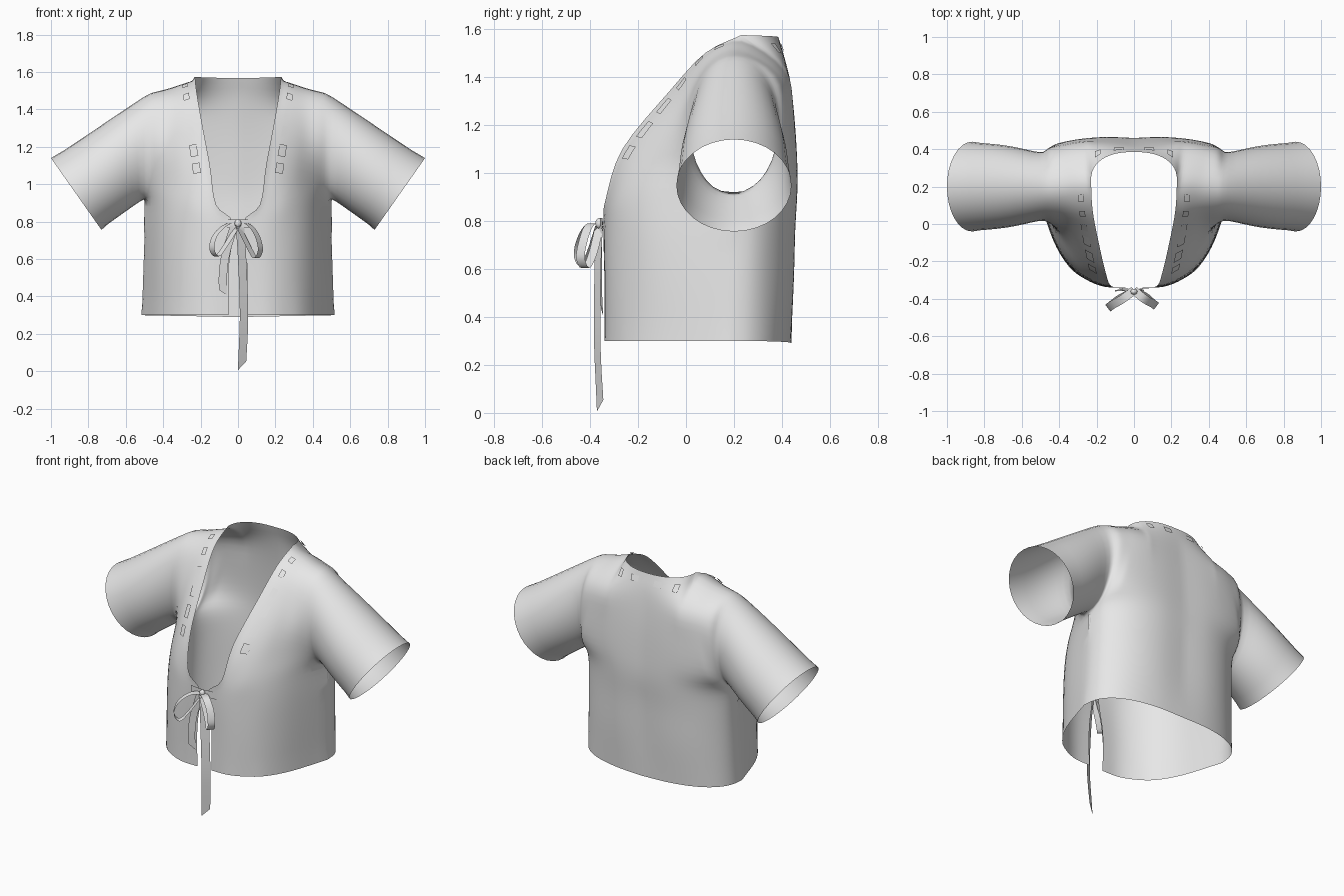
import bpy, bmesh, math
from mathutils import Vector as V

if "Cube" in bpy.data.objects:
    bpy.data.objects.remove(bpy.data.objects["Cube"])

cloth = bpy.data.materials.new("light_grey_cloth")
cloth.diffuse_color = (0.8, 0.8, 0.8, 1)
cloth.use_nodes = True
cloth.node_tree.nodes["Principled BSDF"].inputs["Base Color"].default_value = cloth.diffuse_color
N = 4  # samples per key span


def spline(p, t):
    """Point on an interpolating spline through p at parameter t."""
    i = min(int(t), len(p) - 2)
    f = t - i
    b, c = p[i], p[i + 1]
    a = p[i - 1] if i else b * 2 - c
    d = p[i + 2] if i + 2 < len(p) else c * 2 - b
    return 0.5 * (2 * b + (c - a) * f + (2 * a - 5 * b + 4 * c - d) * f * f
                  + (3 * b - a - 3 * c + d) * f ** 3)


def surf(rows, u, v):
    return spline([spline(r, u) for r in rows], v)


def add_grid(bm, pts):
    vs = [[bm.verts.new(p) for p in r] for r in pts]
    for r0, r1 in zip(vs, vs[1:]):
        for a, b, c, d in zip(r0, r0[1:], r1[1:], r1):
            bm.faces.new((a, b, c, d))


def finish(bm, name, mirror=False):
    bmesh.ops.remove_doubles(bm, verts=bm.verts, dist=0.0008)
    bmesh.ops.recalc_face_normals(bm, faces=bm.faces)
    me = bpy.data.meshes.new(name)
    bm.to_mesh(me)
    bm.free()
    me.materials.append(cloth)
    ob = bpy.data.objects.new(name, me)
    bpy.context.collection.objects.link(ob)
    me.shade_smooth()
    if mirror:
        m = ob.modifiers.new("mirror", 'MIRROR')
        m.merge_threshold = 0.002
    return ob


# Front panel: rows from hem to shoulder, each from front opening to side
low = [[(.05, -.34, .3), (.16, -.335, .3), (.26, -.295, .3), (.35, -.225, .3), (.435, -.08, .3), (.517, .17, .3)],
       [(.05, -.34, .55), (.16, -.335, .55), (.26, -.295, .55), (.35, -.22, .55), (.435, -.08, .55), (.509, .18, .55)],
       [(.025, -.345, .79), (.15, -.335, .77), (.255, -.29, .77), (.35, -.21, .77), (.43, -.07, .76), (.502, .19, .75)],
       [(.117, -.335, .89), (.19, -.31, .9), (.265, -.27, .91), (.35, -.18, .92), (.425, -.04, .92), (.5, .2, .92)]]
high = [[(.15, -.265, 1.1), (.21, -.24, 1.09), (.28, -.19, 1.08), (.35, -.12, 1.07), (.42, -.04, 1.06), (.49, .03, 1.03)],
        [(.195, -.07, 1.34), (.25, -.05, 1.33), (.31, -.03, 1.31), (.37, -.01, 1.28), (.43, .005, 1.26), (.48, .03, 1.25)],
        [(.222, .08, 1.5), (.27, .08, 1.49), (.32, .08, 1.47), (.38, .085, 1.45), (.43, .085, 1.43), (.478, .09, 1.41)],
        [(.23, .23, 1.575), (.28, .225, 1.56), (.335, .22, 1.54), (.39, .21, 1.52), (.435, .205, 1.505), (.48, .2, 1.49)]]
front = [[V(p) for p in r] for r in low + high]

# Back panel: rounded arcs from the side to the centre back, top row follows the neck
back = []
centre = [(.44, .29), (.445, .55), (.45, .77), (.46, .93), (.455, 1.08), (.44, 1.28), (.415, 1.46)]
top_x = (1, .92, .82, .72, .61, .5, .44, .26, 0)
for i, (cy, cz) in enumerate(centre):
    s = front[i][5].copy()
    if i > 3:
        s.y = .405 - s.y
    e = .8
    row = []
    for k in range(9):
        c = math.cos(k / 8 * math.pi / 2) ** e if k < 8 else 0
        if i > 4:
            c = c * .3 + top_x[k] * .7
        d = max(1 - c ** (2 / e), 0) ** (e / 2)
        fold = .012 * math.sin(math.pi * min(c * s.x / .45, 1)) if i > 0 else 0
        row.append(V((s.x * c, s.y + (cy - s.y) * d + fold, s.z + (cz - s.z) * (1 - c))))
    back.append(row)
back.append(front[7][::-1] + [V((.212, .31, 1.577)), V((.135, .367, 1.574)), V((0, .385, 1.57))])


def sample(rows):
    nu, nv = (len(rows[0]) - 1) * N, (len(rows) - 1) * N
    return [[surf(rows, u / N, v / N) for u in range(nu + 1)] for v in range(nv + 1)]


fg, bg = sample(front), sample(back)

# Round the armhole, easing the nearby cloth towards it
for grid, side in ((fg, -1), (bg, 1)):
    for j in range(4 * N + 1):
        a = math.pi * j / (4 * N)
        row = grid[3 * N + j]
        q = V((.5 - .02 * j / (4 * N), .2 + side * .18 * math.sin(a), 1.205 - .285 * math.cos(a)))
        delta = q - row[-1 if side < 0 else 0]
        for k in range(10):
            row[-1 - k if side < 0 else k] += delta * (1 - k / 10)

# Shoulder seam shared by front and back, then a smoothly rounded back neck
bg[-1][:5 * N + 1] = [p.copy() for p in fg[-1][::-1]]
for k in range(3 * N + 1):
    t = k / (3 * N) * math.pi / 2
    q = V((.23 * max(math.cos(t), 0) ** .85, .23 + .155 * math.sin(t) ** .85, 1.575 - .005 * t))
    delta = q - bg[-1][5 * N + k]
    for j in range(6):
        bg[-1 - j][5 * N + k] += delta * (1 - j / 6)
bm = bmesh.new()
add_grid(bm, fg)
add_grid(bm, bg)

# Sleeves: lofted from each half of the armhole to a slanted round cuff
for grid, col, side in ((fg, -1, -1), (bg, 0, 1)):
    hole = [r[col] for r in grid[3 * N:]]
    loft = []
    for j, p in enumerate(hole):
        a = math.pi * j / (len(hole) - 1)
        q = V((.865 - .135 * math.cos(a), .2 + side * .24 * math.sin(a), .948 - .192 * math.cos(a)))
        line = []
        for k in range(9):
            f = k / 8
            r = p.lerp(q, f)
            r.y += side * .015 * math.sin(math.pi * f) * math.sin(a)
            line.append(r)
        loft.append(line)
    add_grid(bm, loft)
bmesh.ops.remove_doubles(bm, verts=bm.verts, dist=0.0008)
inner = [v for v in bm.verts if not v.is_boundary and v.co.x > .02]
for _ in range(5):
    bmesh.ops.smooth_vert(bm, verts=inner, factor=.5, use_axis_x=True, use_axis_y=True, use_axis_z=True)
finish(bm, "jacket_body", True)

# Ribbon showing through the slits along the neckband
bm = bmesh.new()


def slit(rows, u0, u1, v0, v1):
    pts = []
    for i in range(4):
        line = []
        for j in range(4):
            u, v = u0 + (u1 - u0) * i / 3, v0 + (v1 - v0) * j / 3
            p = surf(rows, u, v)
            n = (surf(rows, u + .02, v) - p).cross(surf(rows, u, v + .02) - p).normalized()
            if n.dot(p - V((0, .1, .8))) < 0:
                n = -n
            line.append(p + n * .005)
        pts.append(line)
    add_grid(bm, pts)


for v in (3.85, 4.25, 4.65, 5.1, 5.7, 6.3):
    slit(front, .85, 1.45, v, v + .25)
for u in (6.1, 7.2):
    slit(back, u, u + .4, 6.4, 6.7)
finish(bm, "neckband_ribbon", True)


# Ribbon strips of the bow
def ribbon(name, path, across, width, slant=0):
    pts = [V(p) for p in path]
    n = (len(pts) - 1) * 6
    w = V(across).normalized() * width / 2
    rows = []
    for i in range(n + 1):
        p = spline(pts, i / 6)
        tilt = V((0, 0, slant * max(0, i - n + 3) / 3))
        rows.append([p - w - tilt, p + w + tilt])
    b = bmesh.new()
    add_grid(b, rows)
    finish(b, name)


ribbon("left_bow_loop", [(0, -.355, .79), (-.06, -.4, .785), (-.12, -.435, .73), (-.14, -.45, .66),
                         (-.115, -.43, .615), (-.075, -.4, .66), (0, -.36, .78)], (.6, -.8, 0), .045)
ribbon("right_bow_loop", [(0, -.355, .79), (.055, -.4, .785), (.1, -.425, .73), (.12, -.44, .65),
                          (.095, -.42, .605), (.06, -.39, .66), (0, -.36, .78)], (.6, .8, 0), .045)
ribbon("long_ribbon_tail", [(.01, -.36, .78), (.022, -.368, .6), (.032, -.37, .3), (.022, -.358, .03)],
       (1, .6, 0), .052, .024)
ribbon("short_ribbon_tail", [(-.02, -.355, .78), (-.065, -.355, .63), (-.08, -.355, .52), (-.08, -.35, .42)],
       (1, .2, 0), .045, -.015)
for s, side in ((-1, "left"), (1, "right")):
    ribbon(side + "_tie", [(s * .09, -.348, .79), (s * .05, -.352, .79), (0, -.358, .79)], (0, 0, 1), .045)

# Knot
bm = bmesh.new()
bmesh.ops.create_uvsphere(bm, u_segments=16, v_segments=10, radius=1)
for v in bm.verts:
    v.co = V((v.co.x * .018, v.co.y * .016 - .362, v.co.z * .022 + .79))
finish(bm, "bow_knot")
